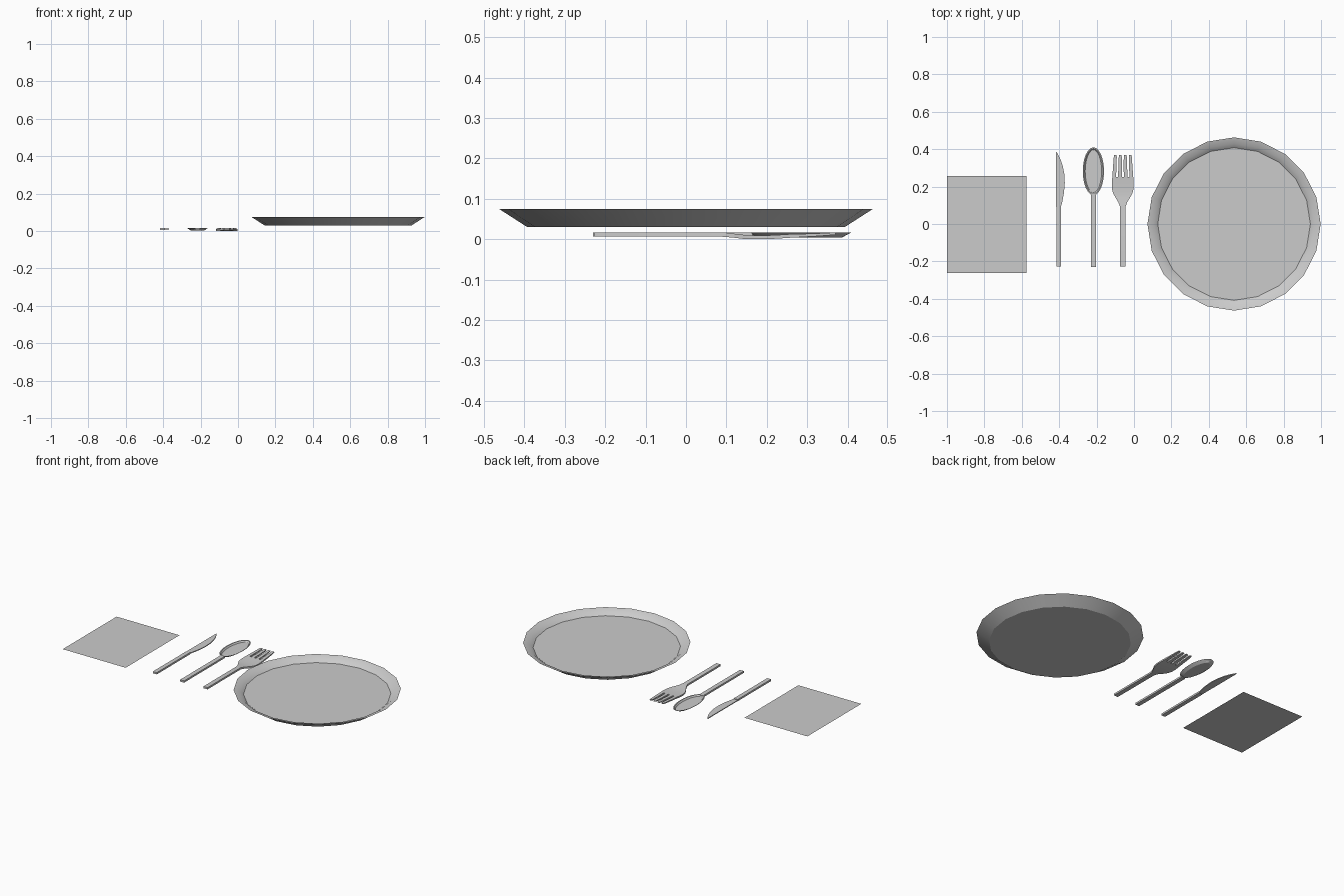
import bpy, bmesh, math

if "Cube" in bpy.data.objects:
    bpy.data.objects.remove(bpy.data.objects["Cube"])


def finish(name, bm, smooth=False):
    bmesh.ops.recalc_face_normals(bm, faces=bm.faces)
    mesh = bpy.data.meshes.new(name)
    bm.to_mesh(mesh)
    bm.free()
    ob = bpy.data.objects.new(name, mesh)
    bpy.context.collection.objects.link(ob)
    if smooth:
        bpy.ops.object.select_all(action='DESELECT')
        ob.select_set(True)
        bpy.context.view_layer.objects.active = ob
        bpy.ops.object.shade_smooth_by_angle(angle=math.radians(25))
    return ob


def dish(name, cx, cy, sides, rings):
    """Closed dish through elliptical rings (rx, ry, z), capped at both ends."""
    bm = bmesh.new()
    loops = []
    for rx, ry, z in rings:
        loops.append([bm.verts.new((cx + rx * math.cos(2 * math.pi * i / sides),
                                    cy + ry * math.sin(2 * math.pi * i / sides), z))
                      for i in range(sides)])
    for a, b in zip(loops, loops[1:]):
        for i in range(sides):
            j = (i + 1) % sides
            bm.faces.new((a[i], a[j], b[j], b[i]))
    bm.faces.new(loops[0])
    bm.faces.new(loops[-1])
    return finish(name, bm, True)


def loft(name, stations):
    """Bar along y through rectangles (y, x left, x right, z low, z high)."""
    bm = bmesh.new()
    loops = [[bm.verts.new(p) for p in ((l, y, lo), (r, y, lo), (r, y, hi), (l, y, hi))]
             for y, l, r, lo, hi in stations]
    for a, b in zip(loops, loops[1:]):
        for i in range(4):
            j = (i + 1) % 4
            bm.faces.new((a[i], a[j], b[j], b[i]))
    bm.faces.new(loops[0])
    bm.faces.new(loops[-1])
    return finish(name, bm, True)


# Plate: outer wall, sloped rim, inner wall and floor
dish("plate", 0.535, 0, 20, [(r, r, z) for r, z in
     ((0.393, 0.030), (0.463, 0.075), (0.430, 0.066), (0.408, 0.048))])

# Napkin
bm = bmesh.new()
bm.faces.new([bm.verts.new((x, y, 0.01)) for x, y in
              ((-1, -0.263), (-0.575, -0.263), (-0.575, 0.257), (-1, 0.257))])
finish("napkin", bm)

# Knife
loft("knife_handle", [(-0.228, -0.415, -0.389, 0.006, 0.017),
                      (0.095, -0.415, -0.389, 0.006, 0.017)])
loft("knife_blade", [(y, -0.417, r, 0.009, 0.014) for y, r in
     ((0.09, -0.391), (0.12, -0.383), (0.17, -0.374), (0.22, -0.370),
      (0.27, -0.373), (0.31, -0.381), (0.345, -0.393), (0.37, -0.405), (0.385, -0.414))])

# Spoon
loft("spoon_handle", [(-0.230, -0.230, -0.203, 0.006, 0.017),
                      (0.165, -0.230, -0.203, 0.006, 0.017)])
dish("spoon_bowl", -0.217, 0.282, 24,
     [(0.038, 0.104, 0.004), (0.057, 0.128, 0.017),
      (0.051, 0.121, 0.017), (0.044, 0.114, 0.009)])

# Fork: handle flaring into the head, dipping then rising
FX = -0.060
loft("fork_handle_and_head", [(y, FX - w, FX + w, lo, hi) for y, w, lo, hi in
     ((-0.228, 0.014, 0.006, 0.017), (0.09, 0.014, 0.006, 0.017),
      (0.115, 0.023, 0.004, 0.014), (0.14, 0.038, 0.001, 0.011),
      (0.165, 0.052, 0.0, 0.009), (0.19, 0.058, 0.0, 0.009),
      (0.22, 0.0585, 0.001, 0.010), (0.25, 0.056, 0.003, 0.012))])

# Fork tines, slightly tapering and converging
for i in range(4):
    t = (i - 1.5) / 1.5
    loft(f"fork_tine_{i + 1}", [(y, FX + t * s - w, FX + t * s + w, lo, hi)
         for y, s, w, lo, hi in ((0.249, 0.046, 0.0100, 0.003, 0.012),
                                 (0.32, 0.042, 0.0090, 0.007, 0.014),
                                 (0.36, 0.040, 0.0080, 0.010, 0.016),
                                 (0.37, 0.040, 0.0060, 0.011, 0.016))])
